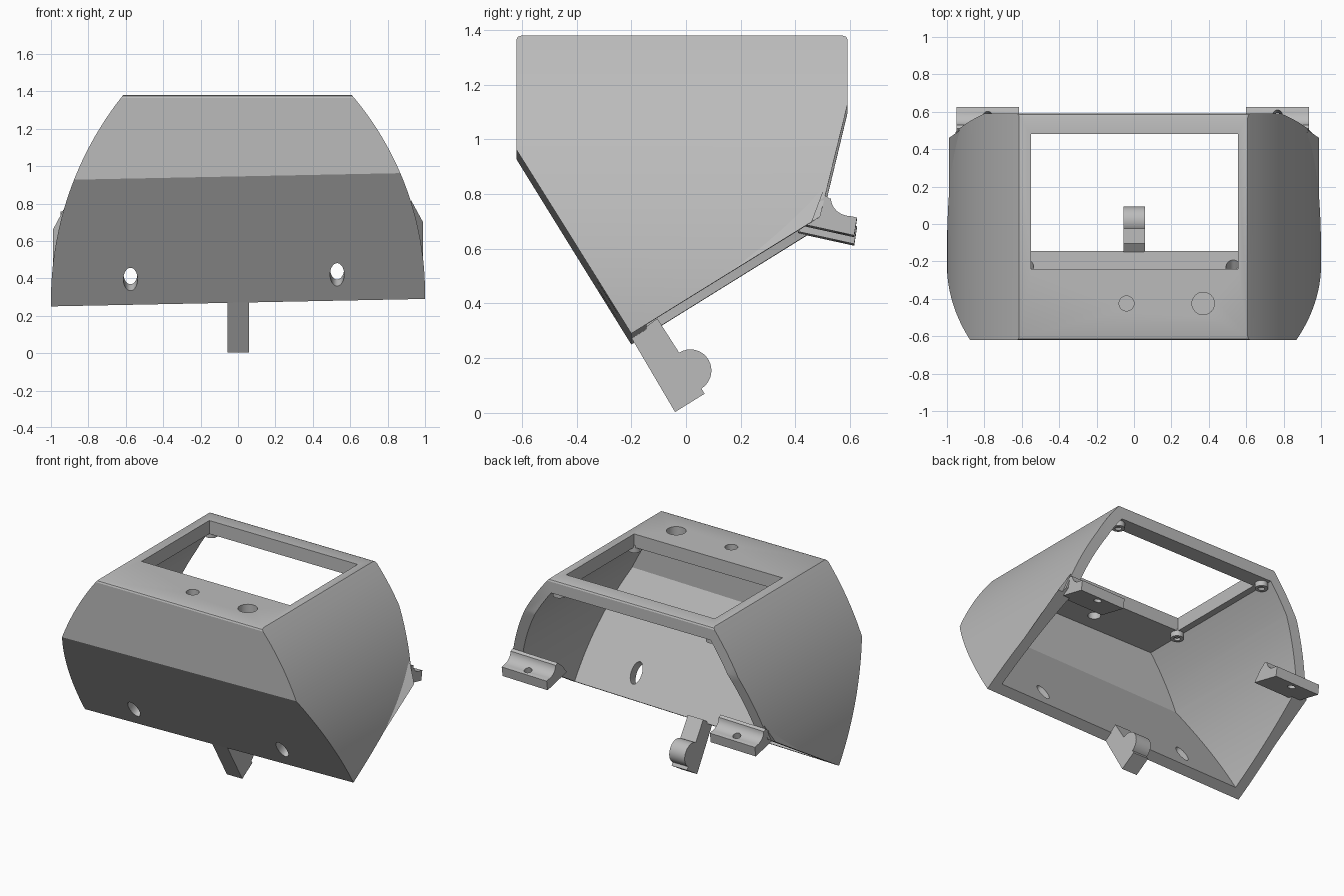
import bpy, bmesh, math
from mathutils import Matrix, Vector

old = bpy.data.objects.get("Cube")
if old:
    bpy.data.objects.remove(old, do_unlink=True)

GREY = (0.5, 0.5, 0.5, 1)
grey = bpy.data.materials.new("light_grey_plastic")
grey.use_nodes = True
grey.diffuse_color = GREY
grey.node_tree.nodes["Principled BSDF"].inputs["Base Color"].default_value = GREY
TILT = 0.02       # the lower part rises slightly toward +x
TOP = 1.38


def make(name, bm):
    bmesh.ops.recalc_face_normals(bm, faces=bm.faces)
    me = bpy.data.meshes.new(name)
    bm.to_mesh(me)
    bm.free()
    me.materials.append(grey)
    ob = bpy.data.objects.new(name, me)
    bpy.context.collection.objects.link(ob)
    return ob


def prism(name, pts, axis, lo, hi, tilt=False):
    """Extrude a profile: axis 'y' takes (x, z) points, axis 'x' takes (y, z)."""
    bm = bmesh.new()
    rows = []
    for d in (lo, hi):
        row = []
        for a, z in pts:
            if axis == 'x':
                row.append(bm.verts.new((d, a, z + (TILT * d if tilt and z < 1.2 else 0))))
            else:
                row.append(bm.verts.new((a, d, z)))
        rows.append(row)
    n = len(pts)
    bm.faces.new(rows[0])
    bm.faces.new(rows[1])
    for i in range(n):
        j = (i + 1) % n
        bm.faces.new((rows[0][i], rows[0][j], rows[1][j], rows[1][i]))
    return make(name, bm)


def cylinder(name, centre, direction, r, length, stretch=1):
    bm = bmesh.new()
    bmesh.ops.create_cone(bm, cap_ends=True, segments=32, radius1=r, radius2=r, depth=length)
    rot = Vector((0, 0, 1)).rotation_difference(Vector(direction)).to_matrix().to_4x4()
    bm.transform(Matrix.Translation(centre) @ rot @ Matrix.Diagonal((1, stretch, 1, 1)))
    return make(name, bm)


def boolean(ob, tool, op='DIFFERENCE'):
    m = ob.modifiers.new(op, 'BOOLEAN')
    m.operation, m.object, m.solver = op, tool, 'EXACT'
    dg = bpy.context.evaluated_depsgraph_get()
    dg.update()
    me = bpy.data.meshes.new_from_object(ob.evaluated_get(dg))
    ob.modifiers.clear()
    ob.data = me
    bpy.data.objects.remove(tool, do_unlink=True)


def arch(inset, top, bottom):
    """Bulging cross-section with a slightly different arc on each side."""
    pts = []
    for side, R, zc in ((-1, 1.76, 0.28), (1, 1.63, 0.32)):
        r = R - inset
        arc = []
        for i in range(33):
            z = bottom + (top - bottom) * i / 32
            arc.append((side * (1 - R + math.sqrt(r * r - (z - zc) ** 2)), z))
        pts += arc if side < 0 else arc[::-1]
    return pts


def floor_z(y):
    return 0.27 + 0.62 * (y + 0.2)


# Outer housing: arched section trimmed by the side outline
housing = prism("housing", arch(0, 1.45, 0.1), 'y', -0.8, 0.8)
outline = [(-0.62, 1.365), (-0.615, 1.375), (-0.60, TOP), (0.57, TOP), (0.585, 1.375),
           (0.59, 1.365), (0.59, 1.11), (0.49, floor_z(0.49)), (-0.2, 0.27), (-0.62, 0.945)]
boolean(housing, prism("outline_tool", outline, 'x', -1.2, 1.2, True), 'INTERSECT')

# Hollow interior, open underneath and at the back
cavity = prism("cavity", arch(0.07, 1.40, -0.2), 'y', -0.9, 0.9)
inner = [(-0.55, 1.29), (0.8, 1.29), (0.8, 0), (0.045, 0), (-0.55, 0.96)]
boolean(cavity, prism("inner_tool", inner, 'x', -1.2, 1.2, True), 'INTERSECT')
boolean(housing, cavity)

# Screen opening and round holes in the top
window = [(-0.55, -0.24), (0.555, -0.24), (0.555, 0.48), (-0.55, 0.48)]
bm = bmesh.new()
base = bm.faces.new([bm.verts.new((x, y, 1.2)) for x, y in window])
ext = bmesh.ops.extrude_face_region(bm, geom=[base])
bmesh.ops.translate(bm, vec=(0, 0, 0.3),
                    verts=[v for v in ext["geom"] if isinstance(v, bmesh.types.BMVert)])
boolean(housing, make("window_tool", bm))
for x, r in ((-0.04, 0.04), (0.37, 0.06)):
    boolean(housing, cylinder("top_hole_tool", (x, -0.425, 1.35), (0, 0, 1), r, 0.3))

# Oval holes through the sloping front
for x, z in ((-0.575, 0.395), (0.53, 0.42)):
    y = -0.2 - (z - 0.27 - TILT * x) / 1.61
    boolean(housing, cylinder("front_hole_tool", (x, y, z), (0, -0.85, -0.525), 0.038, 0.3, 1.9))

# Flared lower corners on both sides
for side, label in ((1, "left"), (-1, "right")):
    bm = bmesh.new()
    for x, y, z in ((0.99, -0.1, floor_z(-0.1)), (0.99, 0.46, floor_z(0.46)),
                    (0.925, 0.505, 0.8), (0.92, 0.46, floor_z(0.46))):
        bm.verts.new((side * x, y, z + TILT * side * x))
    bmesh.ops.convex_hull(bm, input=bm.verts)
    make(label + "_flare", bm)

# Screw bosses under the corners of the opening
for x in (-0.57, 0.57):
    for y in (-0.27, 0.53):
        boss = cylinder("screw_boss", (x, y, 1.28), (0, 0, 1), 0.04, 0.05)
        boolean(boss, cylinder("boss_tool", (x, y, 1.24), (0, 0, 1), 0.02, 0.06))

# Rear mounting tabs with a scooped upper face and a screw hole
tab = [(0.41, 0.675), (0.46, 0.735), (0.51, 0.775), (0.525, 0.765)]
for i in range(9):
    a = math.pi + i * math.pi / 2 / 8
    tab.append((0.605 + 0.075 * math.cos(a), 0.765 + 0.065 * math.sin(a)))
tab += [(0.625, 0.695), (0.615, 0.63)]
for lo, hi, label in ((-0.95, -0.615, "right"), (0.6, 0.935, "left")):
    ob = prism(label + "_rear_tab", tab, 'x', lo, hi, True)
    boolean(ob, cylinder("tab_tool", ((lo + hi) / 2, 0.575, 0.68), (0, 0.25, 1), 0.025, 0.3))

# Central hinge bracket with a rounded eye
bracket = [(-0.2, 0.275), (-0.04, 0.003), (0.068, 0.07), (0.056, 0.09)]
for i in range(19):
    a = math.radians(-60 + i * 180 / 18)
    bracket.append((0.016 + 0.077 * math.cos(a), 0.155 + 0.077 * math.sin(a)))
bracket += [(-0.025, 0.22), (-0.105, 0.345)]
hinge = prism("hinge_bracket", bracket, 'x', -0.055, 0.06)
boolean(hinge, cylinder("pin_tool", (0, 0.016, 0.155), (1, 0, 0), 0.022, 0.4))

# Smooth the curves, keep the edges sharp
bpy.ops.object.select_all(action='DESELECT')
for ob in bpy.context.scene.objects:
    if ob.type == 'MESH' and grey.name in ob.data.materials:
        ob.select_set(True)
        bpy.context.view_layer.objects.active = ob
bpy.ops.object.shade_smooth_by_angle(angle=math.radians(25))
